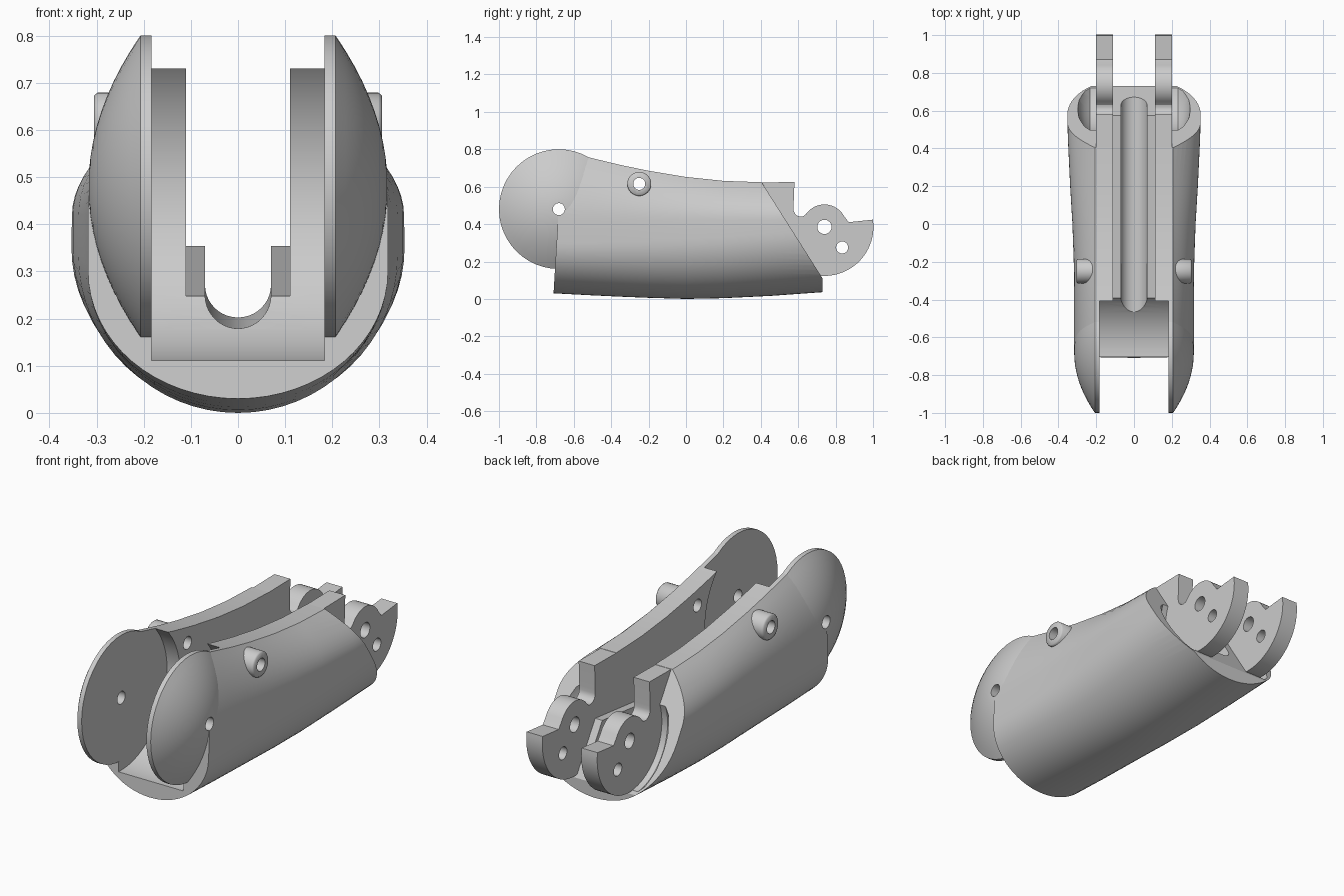
import bpy, bmesh
from math import sin, cos, pi, radians, sqrt

if "Cube" in bpy.data.objects:
    bpy.data.objects.remove(bpy.data.objects["Cube"])

grey = bpy.data.materials.new("plain_grey")
grey.use_nodes = True
colour = (0.6, 0.6, 0.6, 1)
grey.diffuse_color = colour
grey.node_tree.nodes["Principled BSDF"].inputs["Base Color"].default_value = colour


def loft(name, rings):
    """Closed solid through rings of equal length, capped at both ends."""
    bm = bmesh.new()
    loops = [[bm.verts.new(p) for p in ring] for ring in rings]
    for a, b in zip(loops, loops[1:]):
        for i in range(len(a)):
            j = (i + 1) % len(a)
            bm.faces.new((a[i], a[j], b[j], b[i]))
    bm.faces.new(loops[0][::-1])
    bm.faces.new(loops[-1])
    bmesh.ops.recalc_face_normals(bm, faces=bm.faces)
    mesh = bpy.data.meshes.new(name)
    bm.to_mesh(mesh)
    bm.free()
    obj = bpy.data.objects.new(name, mesh)
    mesh.materials.append(grey)
    bpy.context.collection.objects.link(obj)
    return obj


def arc(cy, cz, r, start, end, n):
    angles = [radians(start + (end - start) * i / n) for i in range(n + 1)]
    return [(cy + r * cos(a), cz + r * sin(a)) for a in angles]


def circle(centre, r, n=48):
    return arc(*centre, r, 0, 360, n)[:-1]


def prism(name, outline, x0, x1):
    return loft(name, [[(x, y, z) for y, z in outline] for x in (x0, x1)])


def revolve(name, profile, centre, side):
    """Turned solid about a sideways axis; profile holds (x, radius)."""
    return loft(name, [[(side * x, y, z) for y, z in circle(centre, r)]
                       for x, r in profile])


def cut(obj, cutters):
    bpy.context.view_layer.objects.active = obj
    for c in cutters:
        c.hide_render = True
        mod = obj.modifiers.new("cut", "BOOLEAN")
        mod.operation = "DIFFERENCE"
        mod.solver = "EXACT"
        mod.object = c
        bpy.ops.object.modifier_apply(modifier=mod.name)
    for c in cutters:
        bpy.data.objects.remove(c)


def smooth(obj, angle=28):
    bpy.ops.object.select_all(action="DESELECT")
    obj.select_set(True)
    bpy.context.view_layer.objects.active = obj
    bpy.ops.object.shade_smooth_by_angle(angle=radians(angle))


FRONT = (-0.68, 0.48)     # front pivot
REAR = (0.74, 0.385)      # rear pivot
LOWER = (0.835, 0.275)    # second rear hole
BOSS = (-0.25, 0.615)
RIM = 0.207               # half width of the flat top


def section(y, top, width, bottom, mid):
    """Body cross-section: curved shoulders over an elliptical belly."""
    half = []
    shoulder = 0.42
    for i in range(11):
        u = 1 - i / 10
        half.append((RIM + (width - RIM) * (1 - u * u), shoulder + (top - shoulder) * u))
    for i in range(17):
        t = pi / 2 * i / 16
        half.append((width * cos(t), mid - (mid - bottom) * sin(t)))
    pts = half[:-1] + [(0, bottom)] + [(-x, z) for x, z in half[-2::-1]]
    lean = 0.06 if y < -0.7 else 0
    return [(x, y + lean * z, z) for x, z in pts]


# Main body: y, top, half width, bottom, belly centre
stations = [(-0.71, 0.79, 0.318, 0.03, 0.3), (-0.5, 0.752, 0.318, 0.019, 0.3),
            (-0.35, 0.716, 0.318, 0.012, 0.305), (-0.2, 0.685, 0.319, 0.006, 0.31),
            (0, 0.652, 0.326, 0, 0.32), (0.2, 0.631, 0.338, 0.004, 0.33),
            (0.45, 0.622, 0.35, 0.016, 0.35), (0.73, 0.622, 0.357, 0.036, 0.36)]
body = loft("body_shell", [section(*s) for s in stations])

# Round clearance, channel, cable groove and slanted rear end
clearance = prism("clearance_cutter", circle(FRONT, 0.37, 72), -0.183, 0.183)
channel = loft("channel_cutter", [[(-0.11, y, z), (0.11, y, z), (0.11, y, 1), (-0.11, y, 1)]
                                  for y, z in ((-0.6, 0.225), (0.9, 0.39))])
groove = loft("groove_cutter", [[(x, y, z) for x, z in
                                 arc(0, low + 0.07, 0.07, 180, 360, 20) + [(0.07, 0.6), (-0.07, 0.6)]]
                                for y, low in ((-0.65, 0.175), (0.9, 0.207))])
slant = prism("slant_cutter", [(0.28, 0.82), (0.73, 0.11), (1.2, 0.11), (1.2, 0.82)], -0.6, 0.6)
pocket = [(0.2, 0.26), (0.232, 0.26), (0.26, 0.235), (0.29, 0.18), (0.31, 0.11), (0.32, 0.05)]
pockets = [revolve("pocket_cutter", pocket, REAR, s) for s in (-1, 1)]
holes = [prism("hole_cutter", circle(c, 0.032), -0.6, 0.6) for c in (FRONT, BOSS)]
cut(body, [clearance, channel, groove, slant] + pockets + holes)
smooth(body)

# Domed cheek profile, thin flat rim then a shallow dome
dome = [(0.183, 0.32), (RIM, 0.32)]
dome += [(RIM + 0.11 * (1 - u * u), 0.32 * u) for u in (0.9, 0.8, 0.7, 0.6, 0.5, 0.4, 0.3, 0.2, 0.12)]

# Rear hinge tab outline with its notch, round knuckle and stop
tab = [(0.38, 0.22), (0.38, 0.622), (0.58, 0.625), (0.575, 0.5)]
tab += arc(0.615, 0.48, 0.04, 180, 290, 8)
tab += arc(*REAR, 0.12, 145, 28, 16)
tab += [(0.87, 0.41)]
tab += arc(*REAR, 0.262, 8.5, -95, 24)
tab += [(0.62, 0.17)]

for side, label in ((1, "left"), (-1, "right")):
    cheek = revolve(label + "_cheek", dome, FRONT, side)
    cut(cheek, [prism("hole_cutter", circle(FRONT, 0.032), -0.6, 0.6)])
    smooth(cheek)

    hinge = prism(label + "_hinge_tab", tab, side * 0.11, side * 0.2)
    cut(hinge, [prism("hole_cutter", circle(REAR, 0.038), -0.6, 0.6),
                prism("hole_cutter", circle(LOWER, 0.032), -0.6, 0.6)])
    smooth(hinge)

    boss = revolve(label + "_boss", [(0.2, 0.064), (0.298, 0.064), (0.305, 0.058)], BOSS, side)
    cut(boss, [prism("hole_cutter", circle(BOSS, 0.032), -0.6, 0.6)])
    smooth(boss, 50)
